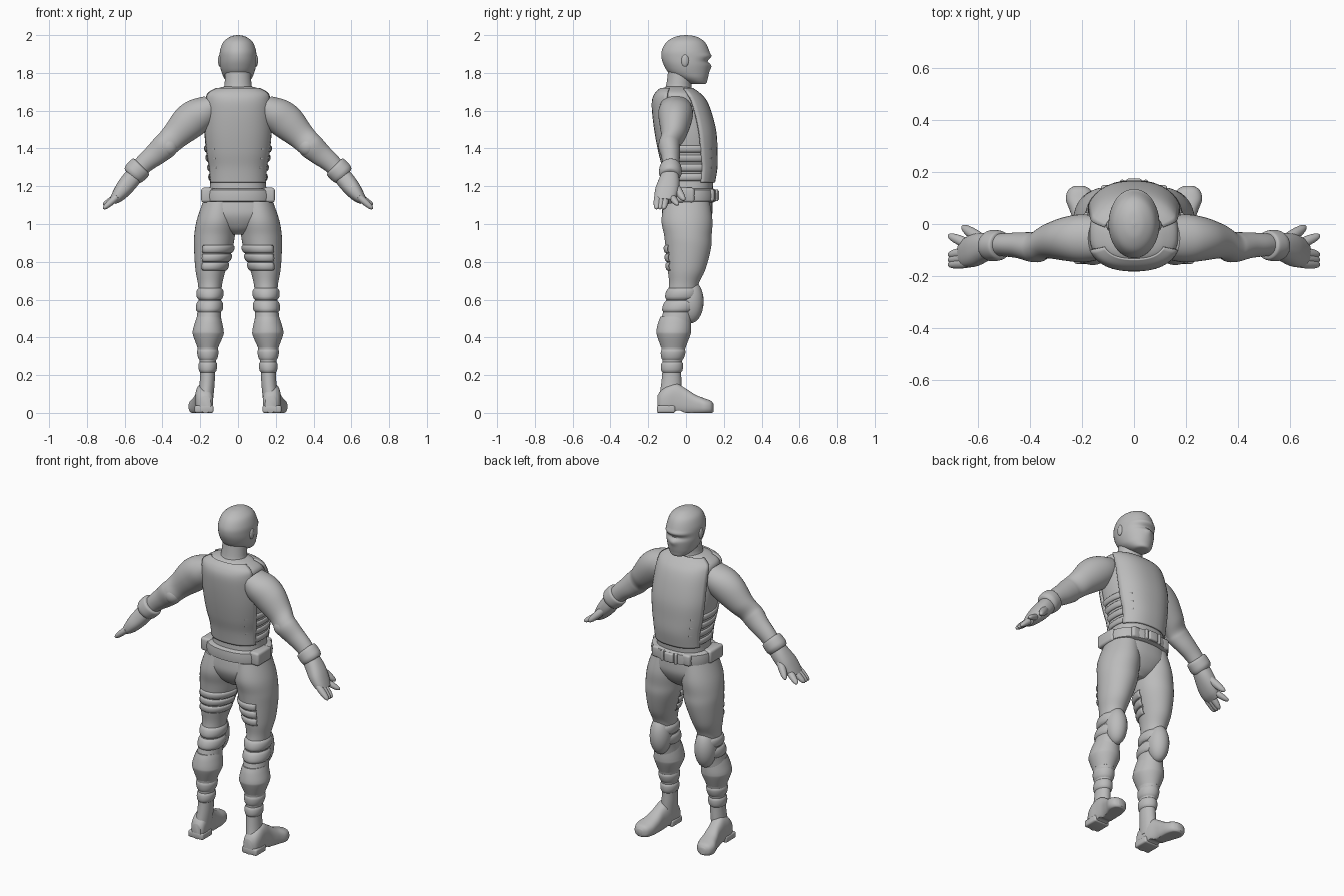
import bpy
import bmesh
from math import sin, cos, pi, exp, copysign
from mathutils import Vector

if "Cube" in bpy.data.objects:
    bpy.data.objects.remove(bpy.data.objects["Cube"], do_unlink=True)

grey = bpy.data.materials.new("plain grey")
grey.use_nodes = True
grey.diffuse_color = (0.5, 0.5, 0.5, 1)
grey.node_tree.nodes["Principled BSDF"].inputs["Base Color"].default_value = (0.5, 0.5, 0.5, 1)

X, Y, Z = Vector((1, 0, 0)), Vector((0, 1, 0)), Vector((0, 0, 1))
ACROSS_ARM = Vector((1, 0, 1)).normalized()
SEGMENTS = 40


def spline(rows, steps=6):
    """Smoothly interpolate rows of (x, y, z, radius_u, radius_v)."""
    padded = [rows[0]] + list(rows) + [rows[-1]]
    dense = []
    for a, b, c, d in zip(padded, padded[1:], padded[2:], padded[3:]):
        for i in range(steps):
            t = i / steps
            dense.append([q + 0.5 * t * (r - p + t * (2 * p - 5 * q + 4 * r - s + t * (3 * (q - r) + s - p)))
                          for p, q, r, s in zip(a, b, c, d)])
    return dense + [list(rows[-1])]


def row_at(rows, z):
    """Cross-section of a vertical part at height z."""
    dense = sorted(spline(rows), key=lambda r: r[2])
    for low, high in zip(dense, dense[1:]):
        if low[2] <= z <= high[2]:
            t = (z - low[2]) / max(high[2] - low[2], 1e-6)
            return [p + (q - p) * t for p, q in zip(low, high)]
    return dense[-1]


def finish(name, bm, mirror, thickness=0.0):
    bmesh.ops.recalc_face_normals(bm, faces=bm.faces)
    mesh = bpy.data.meshes.new(name)
    bm.to_mesh(mesh)
    bm.free()
    mesh.materials.append(grey)
    obj = bpy.data.objects.new(name, mesh)
    bpy.context.collection.objects.link(obj)
    bpy.ops.object.select_all(action='DESELECT')
    obj.select_set(True)
    bpy.context.view_layer.objects.active = obj
    bpy.ops.object.shade_smooth_by_angle(angle=pi / 4)
    if thickness:
        shell = obj.modifiers.new("thickness", 'SOLIDIFY')
        shell.thickness, shell.offset = thickness, 0
    if mirror:
        obj.modifiers.new("mirror", 'MIRROR').use_mirror_merge = False


def loft(name, rows, u=X, v=Y, power=2.0, mirror=False, smooth=True, keep=None, shape=None, thickness=0.0):
    """Skin rounded rings; keep(c, s) limits the sweep, shape(co) edits each point."""
    bm = bmesh.new()
    rings = []
    for x, y, z, ru, rv in (spline(rows) if smooth else rows):
        ring = []
        for i in range(SEGMENTS):
            a = 2 * pi * (i + 0.5) / SEGMENTS
            c, s = (copysign(abs(f(a)) ** (2 / power), f(a)) for f in (cos, sin))
            co = Vector((x, y, z)) + u * (ru * c) + v * (rv * s)
            ring.append(bm.verts.new(shape(co) if shape else co))
        rings.append(ring)
    for low, high in zip(rings, rings[1:]):
        for i in range(SEGMENTS):
            j, mid = (i + 1) % SEGMENTS, 2 * pi * (i + 1) / SEGMENTS
            if keep is None or keep(cos(mid), sin(mid)):
                bm.faces.new((low[i], low[j], high[j], high[i]))
    if keep is None:
        bm.faces.new(rings[0])
        bm.faces.new(rings[-1])
    else:
        bmesh.ops.delete(bm, geom=[p for p in bm.verts if not p.link_faces], context='VERTS')
    finish(name, bm, mirror, thickness)


def band(name, base, bottom, top, swell, **options):
    """A rounded band that hugs a vertical part."""
    rows = []
    for i in range(9):
        x, y, z, ru, rv = row_at(base, bottom + (top - bottom) * i / 8)
        grow = swell * sin(pi * i / 8) ** 0.5 if i not in (0, 8) else 0
        rows.append((x, y, z, ru + grow, rv + grow))
    loft(name, rows, smooth=False, **options)


def ellipsoid(name, centre, radii, mirror=False):
    bm = bmesh.new()
    bmesh.ops.create_uvsphere(bm, u_segments=24, v_segments=14, radius=1)
    for p in bm.verts:
        p.co = Vector(centre) + Vector([a * b for a, b in zip(p.co, radii)])
    finish(name, bm, mirror)


def block(name, centre, size, bevel, mirror=False):
    bm = bmesh.new()
    bmesh.ops.create_cube(bm, size=1)
    for p in bm.verts:
        p.co = Vector(centre) + Vector([a * b for a, b in zip(p.co, size)])
    bmesh.ops.bevel(bm, geom=bm.edges[:], offset=bevel, segments=3, profile=0.5, affect='EDGES')
    finish(name, bm, mirror)


# Head with a masked face: brow ridge, sunken eye slit, raised mouth cover
def face(co):
    if co.y > 0:
        front = min(1, co.y / 0.1) ** 2
        narrow = exp(-(co.x / 0.05) ** 2)
        slit = exp(-((co.z - 1.862) / 0.014) ** 2)
        brow = exp(-((co.z - 1.89) / 0.012) ** 2)
        nose = exp(-((co.z - 1.835) / 0.02) ** 2) * exp(-(co.x / 0.018) ** 2)
        co.y += front * (0.006 * brow - 0.012 * slit * (0.4 + narrow) + 0.01 * nose)
    return co


head = [(0, 0, 2, .005, .005), (0, 0, 1.992, .04, .055), (0, -.002, 1.965, .077, .1),
        (0, -.003, 1.92, .095, .125), (0, 0, 1.88, .098, .13), (0, .005, 1.84, .096, .122),
        (0, .015, 1.8, .086, .107), (0, .035, 1.77, .072, .08), (0, .062, 1.745, .045, .045),
        (0, .068, 1.74, .015, .015)]
loft("head", head, shape=face)
ellipsoid("ear", (.096, -.005, 1.865), (.01, .02, .032), mirror=True)
neck = [(0, -.025, 1.83, .068, .068), (0, -.035, 1.76, .07, .066), (0, -.04, 1.72, .076, .07),
        (0, -.045, 1.68, .1, .085)]
loft("neck", neck)

# Torso and the raised front and back vest panels
torso = [(0, -.045, 1.728, .07, .055), (0, -.05, 1.716, .115, .08), (0, -.045, 1.69, .162, .112),
         (0, -.035, 1.65, .172, .137), (0, -.02, 1.58, .176, .15), (0, -.002, 1.48, .178, .155),
         (0, .01, 1.38, .168, .148), (0, .02, 1.3, .154, .138), (0, .02, 1.22, .148, .125),
         (0, .012, 1.12, .16, .125)]
loft("torso", torso, power=2.4)
panel = [(x, y, z, ru + .006, rv + .004) for x, y, z, ru, rv in torso[1:-1]]
loft("vest_front", panel, power=2.4, keep=lambda c, s: s > 0.42, thickness=.01)
loft("vest_back", panel, power=2.4, keep=lambda c, s: s < -0.42, thickness=.01)
for i in range(4):
    low = 1.23 + i * .05
    band(f"side_strap_{i + 1}", torso, low, low + .035, .008, power=2.4,
         keep=lambda c, s: abs(c) > 0.7, thickness=.004)

# Pelvis and belt with pouches and buckle
pelvis = [(0, .012, 1.18, .155, .122), (0, .008, 1.1, .188, .132), (0, .006, 1.04, .19, .13),
          (0, .005, .98, .12, .1), (0, .005, .945, .04, .06)]
loft("pelvis", pelvis, power=2.3)
belt = [(0, .014, 1.115, .17, .132), (0, .014, 1.122, .186, .146), (0, .014, 1.152, .189, .149),
        (0, .014, 1.18, .184, .145), (0, .014, 1.187, .165, .13)]
loft("belt", belt, power=2.3, smooth=False)
block("belt_pouch", (.162, -.02, 1.153), (.066, .13, .078), .014, mirror=True)
block("front_pouch", (.1, .125, 1.152), (.055, .05, .066), .012, mirror=True)
block("belt_buckle", (0, .163, 1.152), (.06, .022, .056), .008)
block("buckle_clip", (.045, .158, 1.152), (.016, .024, .062), .005, mirror=True)

# Legs
leg = [(.1, .005, 1.12, .085, .12), (.113, .005, 1.02, .106, .135), (.124, .01, .94, .108, .126),
       (.131, .012, .87, .102, .12), (.145, .003, .76, .081, .1), (.148, -.012, .68, .064, .078),
       (.149, -.024, .6, .06, .08), (.153, -.045, .52, .064, .08), (.158, -.062, .43, .07, .082),
       (.16, -.067, .34, .054, .063), (.16, -.074, .25, .041, .05), (.164, -.078, .15, .04, .054),
       (.175, -.085, .06, .042, .062)]
loft("leg", leg, mirror=True)
ellipsoid("knee_pad", (.15, .025, .59), (.06, .068, .115), mirror=True)
for i, (low, high, swell) in enumerate([(.6, .66, .012), (.535, .595, .011), (.28, .335, .007),
                                        (.215, .27, .009)]):
    band(f"trouser_fold_{i + 1}", leg, low, high, swell, mirror=True)
for i in range(3):
    low = .755 + i * .046
    band(f"thigh_strap_{i + 1}", leg, low, low + .04, .009, mirror=True,
         keep=lambda c, s: s < 0.1 and c < 0.5, thickness=.004)
gaiter = [(.155, -.055, .51, .063, .08), (.156, -.06, .48, .072, .087), (.158, -.065, .435, .082, .092),
          (.158, -.066, .41, .08, .088), (.16, -.067, .35, .056, .066)]
loft("shin_guard", gaiter, mirror=True)


# Boots with a flat sole and a raised arch
def sole(co):
    arch = 0.014 * exp(-((co.y + 0.04) / 0.022) ** 2)
    co.z = max(co.z, arch)
    return co


boot = [(.172, -.152, .045, .028, .045), (.176, -.135, .055, .042, .06), (.18, -.1, .065, .047, .078),
        (.182, -.05, .07, .045, .085), (.188, 0, .058, .043, .07), (.196, .05, .042, .05, .054),
        (.206, .095, .034, .056, .044), (.209, .13, .03, .044, .035), (.21, .146, .027, .02, .02)]
loft("boot", boot, v=Z, power=2.5, mirror=True, shape=sole)
block("boot_heel", (.18, -.105, .02), (.1, .096, .04), .01, mirror=True)

# Arms, running down and outward at forty-five degrees
arm = [(.13, -.055, 1.63, .065, .08), (.195, -.055, 1.588, .092, .092), (.26, -.057, 1.538, .094, .084),
       (.33, -.066, 1.47, .075, .066), (.37, -.085, 1.43, .068, .058), (.395, -.088, 1.405, .068, .057),
       (.44, -.082, 1.365, .06, .05), (.49, -.08, 1.325, .052, .045), (.535, -.08, 1.28, .045, .042)]
loft("arm", arm, u=ACROSS_ARM, mirror=True)
ellipsoid("elbow_pad", (.372, -.1, 1.412), (.055, .047, .055), mirror=True)
cuff = [(.51, -.081, 1.307, .05, .043), (.516, -.082, 1.301, .062, .056), (.545, -.083, 1.272, .063, .06),
        (.56, -.084, 1.257, .056, .052), (.565, -.084, 1.252, .046, .042)]
loft("glove_cuff", cuff, u=ACROSS_ARM, mirror=True)
palm = [(.54, -.084, 1.268, .046, .044), (.575, -.09, 1.225, .048, .056), (.61, -.1, 1.182, .044, .063),
        (.64, -.108, 1.145, .034, .058), (.665, -.112, 1.12, .02, .045)]
loft("hand", palm, u=ACROSS_ARM, power=2.3, mirror=True)


# Fingers and thumb
def finger(name, start, end, radius):
    start, end = Vector(start), Vector(end)
    rows = []
    for t, scale in [(0, 1), (.4, 1), (.75, .8), (.93, .5), (1, .1)]:
        rows.append((*start.lerp(end, t), radius * scale * 0.9, radius * scale))
    loft(name, rows, u=ACROSS_ARM, mirror=True)


for name, near, far in [("little_finger", -.148, -.156), ("ring_finger", -.128, -.138),
                        ("middle_finger", -.108, -.118), ("index_finger", -.075, -.045)]:
    finger(name, (.64, near, 1.145), (.713, far, 1.08 if far < -.1 else 1.1), .02)
finger("thumb", (.585, -.06, 1.205), (.66, -.012, 1.125), .024)
